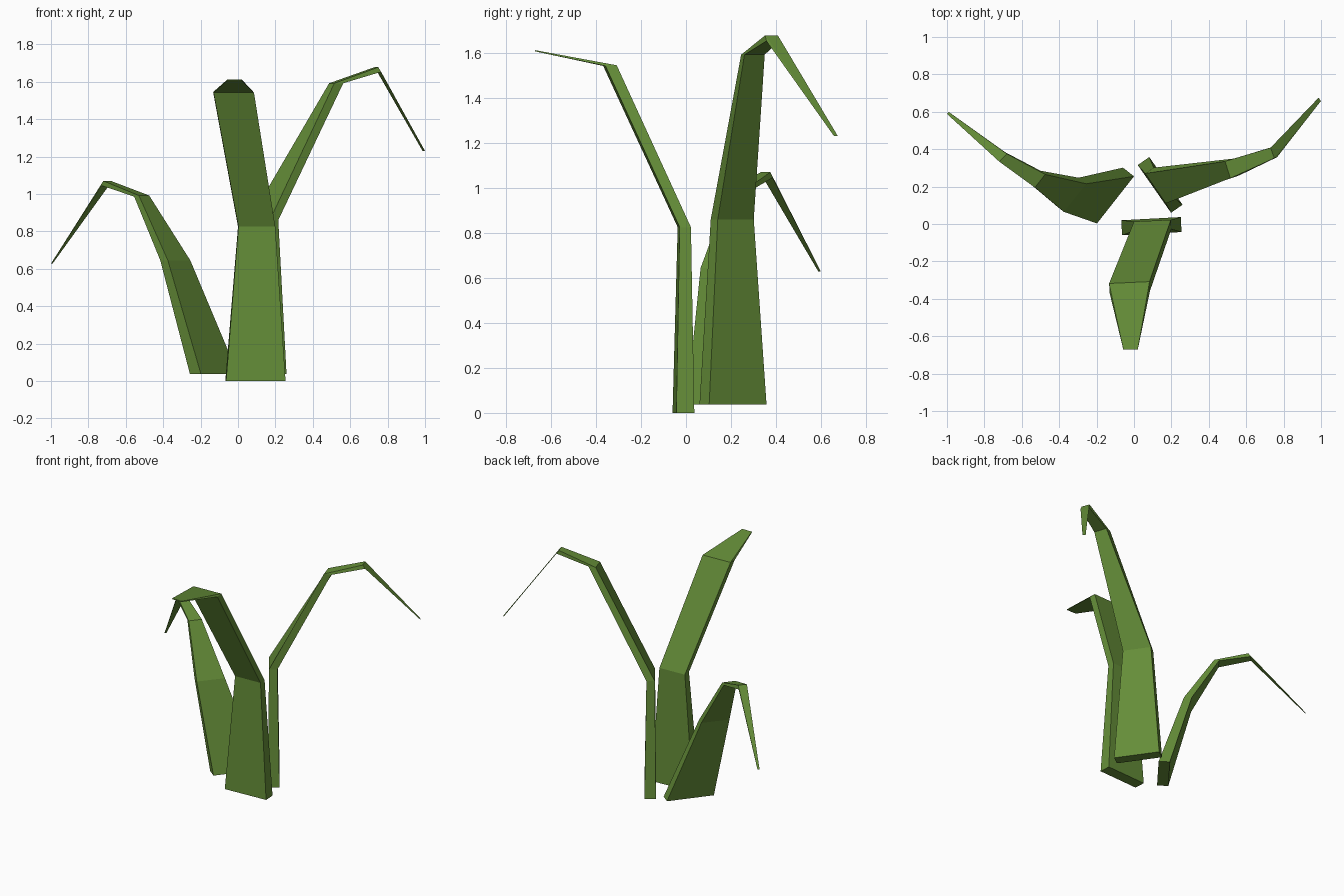
import bpy
import bmesh
from mathutils import Vector

green = bpy.data.materials.new("leaf_green")
green.diffuse_color = (0.13, 0.27, 0.04, 1)


def leaf(name, rings):
    """Loft a tapering four-sided blade.
    Ring: inner edge start x, y, end x, y, height z, thickness outward, drop of outer side."""
    bm = bmesh.new()
    loops = []
    for ax, ay, bx, by, z, thick, drop in rings:
        a, b = Vector((ax, ay, z)), Vector((bx, by, z))
        w = (b - a).normalized()
        off = Vector((w.y, -w.x, 0)) * thick - Vector((0, 0, drop))
        loops.append([bm.verts.new(p) for p in (a, b, b + off, a + off)])
    for lo, hi in zip(loops, loops[1:]):
        for i in range(4):
            j = (i + 1) % 4
            bm.faces.new((lo[i], lo[j], hi[j], hi[i]))
    bm.faces.new(loops[0])
    bm.faces.new(loops[-1])
    bmesh.ops.recalc_face_normals(bm, faces=bm.faces)
    mesh = bpy.data.meshes.new(name)
    bm.to_mesh(mesh)
    bm.free()
    mesh.materials.append(green)
    bpy.context.collection.objects.link(bpy.data.objects.new(name, mesh))


# Front leaf, leaning forward
leaf("front_leaf", [
    (-0.068, 0.02, 0.25, 0.037, 0.0, 0.08, 0),
    (0.0, 0.013, 0.197, 0.022, 0.825, 0.05, 0),
    (-0.133, -0.318, 0.083, -0.308, 1.545, 0.05, 0.003),
    (-0.057, -0.67, 0.02, -0.67, 1.612, 0.002, 0.005),
])

# Tall right leaf, arching over to a drooping tip
leaf("right_leaf", [
    (0.198, 0.06, 0.02, 0.315, 0.037, 0.075, 0),
    (0.17, 0.11, 0.06, 0.27, 0.86, 0.055, 0),
    (0.515, 0.245, 0.487, 0.335, 1.592, 0.05, 0),
    (0.75, 0.352, 0.73, 0.408, 1.678, 0.016, 0.025),
    (0.996, 0.655, 0.984, 0.672, 1.235, 0.004, 0.004),
])

# Short left leaf, arching over to a drooping tip
leaf("left_leaf", [
    (0.0, 0.255, -0.198, 0.003, 0.037, 0.075, 0),
    (-0.255, 0.215, -0.375, 0.065, 0.645, 0.052, 0),
    (-0.475, 0.265, -0.53, 0.195, 0.992, 0.032, 0.006),
    (-0.68, 0.375, -0.72, 0.333, 1.07, 0.014, 0.025),
    (-0.988, 0.597, -0.997, 0.586, 0.632, 0.004, 0.004),
])
